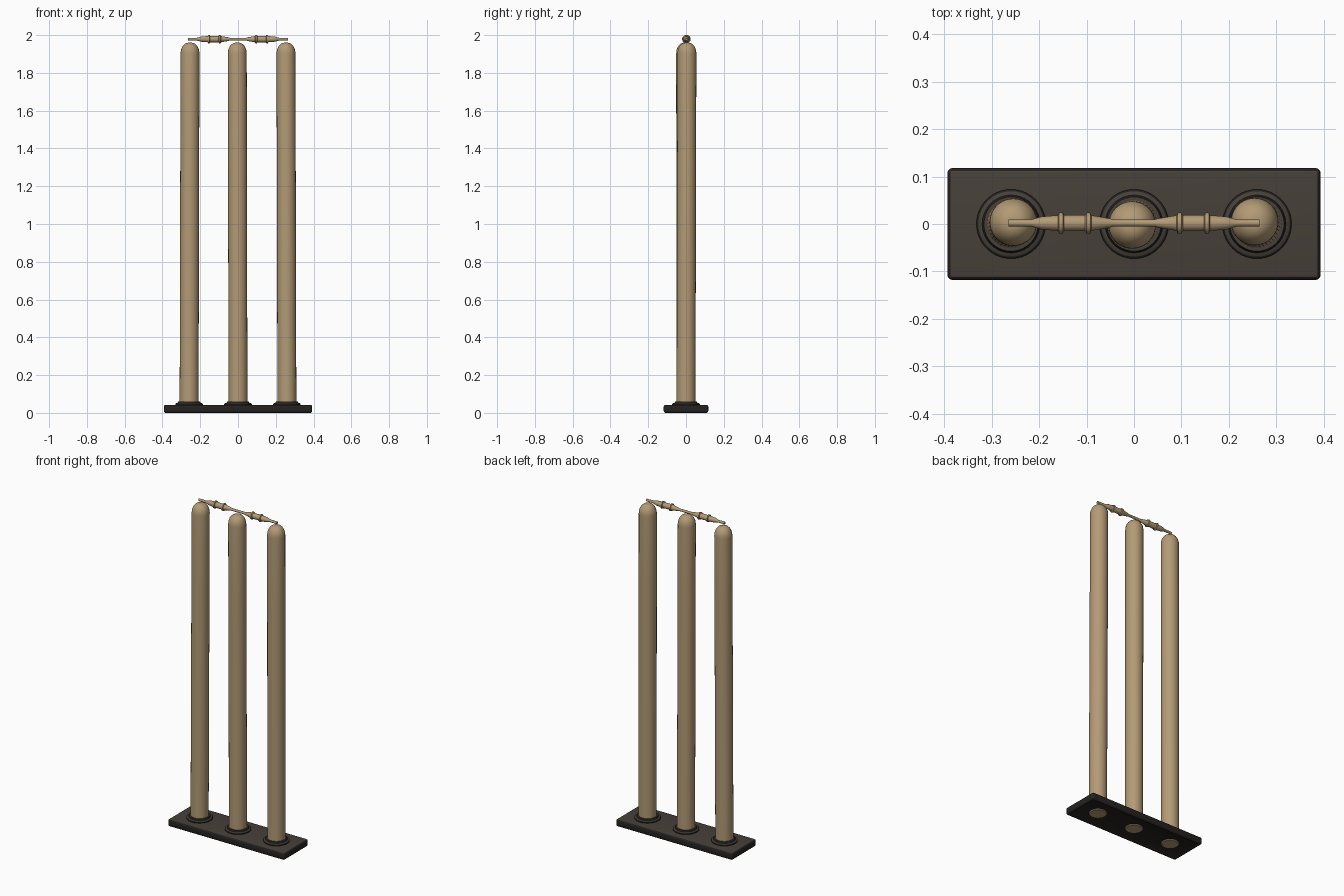
import bpy, bmesh, math
from mathutils import Matrix, Vector

if "Cube" in bpy.data.objects:
    bpy.data.objects.remove(bpy.data.objects["Cube"])


def material(name, rgb):
    m = bpy.data.materials.new(name)
    m.diffuse_color = (*rgb, 1)
    m.use_nodes = True
    m.node_tree.nodes["Principled BSDF"].inputs["Base Color"].default_value = m.diffuse_color
    return m


WOOD = material("pale_wood", (0.45, 0.325, 0.178))
BLACK = material("black_rubber", (0.018, 0.016, 0.014))
BROWN = material("dark_brown_top", (0.062, 0.051, 0.041))


def finish(bm, name, mats, top_rule=False):
    bmesh.ops.recalc_face_normals(bm, faces=bm.faces)
    if top_rule:  # upward faces take the second colour
        for f in bm.faces:
            f.material_index = int(f.normal.z > 0.9)
    me = bpy.data.meshes.new(name)
    bm.to_mesh(me)
    bm.free()
    for m in mats:
        me.materials.append(m)
    ob = bpy.data.objects.new(name, me)
    bpy.context.collection.objects.link(ob)
    bpy.ops.object.select_all(action='DESELECT')
    ob.select_set(True)
    bpy.context.view_layer.objects.active = ob
    bpy.ops.object.shade_smooth_by_angle(angle=math.radians(35))
    return ob


def lathe(profile, sides, closed=False):
    """Revolve (radius, height) points about z."""
    bm = bmesh.new()
    rings = [[bm.verts.new((r * math.cos(2 * math.pi * i / sides),
                            r * math.sin(2 * math.pi * i / sides), z))
              for i in range(sides)] for r, z in profile]
    pairs = list(zip(rings, rings[1:]))
    if closed:
        pairs.append((rings[-1], rings[0]))
    for a, b in pairs:
        for i in range(sides):
            j = (i + 1) % sides
            bm.faces.new((a[i], a[j], b[j], b[i]))
    if not closed:
        bm.faces.new(rings[0])
        bm.faces.new(rings[-1])
    return bm


# base plate with rounded edges and a shallow recess underneath
bm = bmesh.new()
bmesh.ops.create_cube(bm, size=1, matrix=Matrix.Translation((0, 0, 0.0215))
                      @ Matrix.Diagonal((0.786, 0.236, 0.043, 1)))
bmesh.ops.bevel(bm, geom=bm.edges[:], offset=0.011, segments=4, profile=0.5, affect='EDGES')
bm.faces.ensure_lookup_table()
under = min(bm.faces, key=lambda f: f.calc_center_median().z)
bmesh.ops.inset_region(bm, faces=[under], thickness=0.02)
bmesh.ops.translate(bm, verts=under.verts[:], vec=(0, 0, 0.008))
finish(bm, "base_plate", [BLACK, BROWN], True)

# stumps: slight lean, domed tops, standing in collars
SIDES, R, H, DOME = 40, 0.05, 1.96, 0.058
stump = [(0.046, 0.002), (R, 0.006), (R, 0.5), (R, 1.0), (R, 1.5)]
stump += [(0.008 + (R - 0.008) * math.cos(a), H - DOME + DOME * math.sin(a))
          for a in [math.pi / 2 * k / 8 for k in range(9)]]
collar = [(0.045, 0.035), (0.073, 0.035), (0.073, 0.047), (0.069, 0.051),
          (0.061, 0.053), (0.057, 0.061), (0.045, 0.061)]
for name, x, top in (("left", -0.259, (-0.254, 0.004)),
                     ("middle", 0, (-0.004, -0.002)),
                     ("right", 0.259, (0.254, 0.005))):
    bm = lathe(stump, SIDES)
    for v in bm.verts:
        t = v.co.z / H
        v.co += Vector((x + (top[0] - x) * t, top[1] * t, 0))
    finish(bm, name + "_stump", [WOOD])
    bm = lathe(collar, SIDES, closed=True)
    bmesh.ops.translate(bm, verts=bm.verts[:], vec=(x, 0, 0))
    finish(bm, name + "_collar", [BLACK, BROWN], True)

# bails: turned profile (radius, distance from centre), mirrored
bail = [(0.0075, 0.0), (0.0075, 0.044), (0.0095, 0.05), (0.0155, 0.085),
        (0.017, 0.09), (0.0215, 0.092), (0.0225, 0.096), (0.0215, 0.1),
        (0.0165, 0.103), (0.0165, 0.147), (0.0215, 0.15), (0.0225, 0.154),
        (0.0215, 0.158), (0.0165, 0.16), (0.015, 0.178), (0.0135, 0.195),
        (0.0105, 0.206), (0.0075, 0.216), (0.0075, 0.264)]
for name, sign in (("left", -1), ("right", 1)):
    bm = lathe(bail, 24)
    bmesh.ops.transform(bm, verts=bm.verts[:], matrix=Matrix.Translation((0, 0.002, 1.9785))
                        @ Matrix.Rotation(sign * math.pi / 2, 4, 'Y'))
    finish(bm, name + "_bail", [WOOD])
